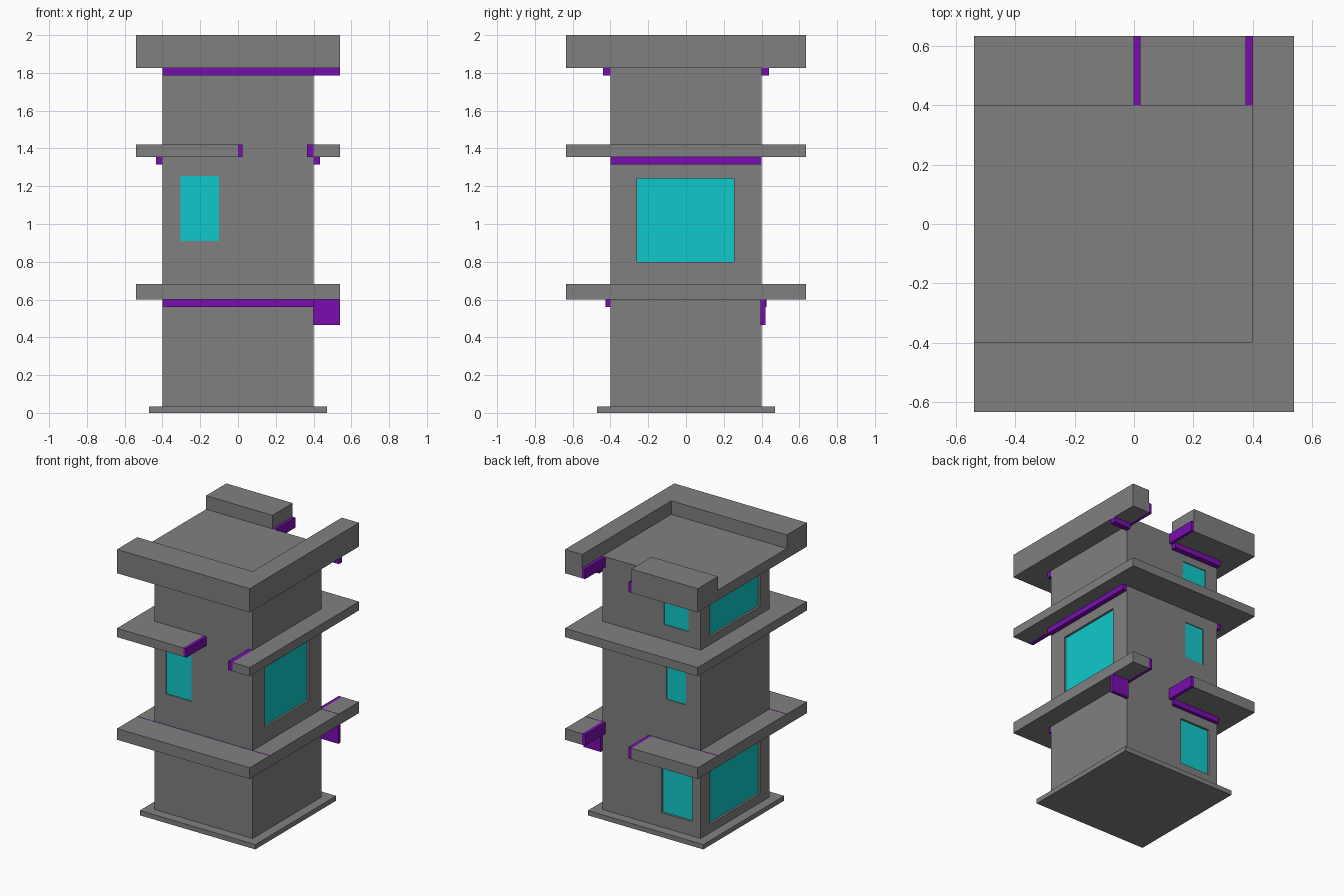
import bpy
import bmesh

default = bpy.data.objects.get("Cube")
if default:
    bpy.data.objects.remove(default, do_unlink=True)


def material(name, rgb):
    mat = bpy.data.materials.new(name)
    mat.use_nodes = True
    color = (*rgb, 1)
    mat.diffuse_color = color
    mat.node_tree.nodes["Principled BSDF"].inputs["Base Color"].default_value = color
    return mat


GRAY = material("concrete gray", (0.216, 0.216, 0.216))
PURPLE = material("trim purple", (0.195, 0.004, 0.434))
CYAN = material("window cyan", (0.005, 0.584, 0.604))

WALL = 0.4              # half width of the tower
EX, EY = 0.54, 0.635    # half sizes of the slabs


def prism(name, outline, z0, z1, mat):
    """Extrude a flat outline from z0 to z1."""
    bm = bmesh.new()
    face = bm.faces.new([bm.verts.new((x, y, z0)) for x, y in outline])
    ext = bmesh.ops.extrude_face_region(bm, geom=[face], use_keep_orig=True)
    top = [v for v in ext["geom"] if isinstance(v, bmesh.types.BMVert)]
    bmesh.ops.translate(bm, verts=top, vec=(0, 0, z1 - z0))
    bmesh.ops.recalc_face_normals(bm, faces=bm.faces)
    mesh = bpy.data.meshes.new(name)
    bm.to_mesh(mesh)
    bm.free()
    mesh.materials.append(mat)
    obj = bpy.data.objects.new(name, mesh)
    bpy.context.collection.objects.link(obj)
    return obj


def box(name, x, y, z, mat):
    (x0, x1), (y0, y1) = x, y
    return prism(name, [(x0, y0), (x1, y0), (x1, y1), (x0, y1)], *z, mat)


def notched_slab(name, z, side):
    """Slab with a notch in its back (side 1) or front (side -1) overhang."""
    s = side
    outline = [(-EX, -EY * s), (EX, -EY * s), (EX, EY * s), (WALL, EY * s),
               (WALL, WALL * s), (0, WALL * s), (0, EY * s), (-EX, EY * s)]
    return prism(name, outline, *z, GRAY)


def notch_plates(name, z, side, left, right):
    """Purple plates lining both sides of a notch."""
    y = sorted((WALL * side, EY * side))
    box(name + "_end_plate_a", (0, left), y, z, PURPLE)
    box(name + "_end_plate_b", (WALL - right, WALL), y, z, PURPLE)


# Tower walls and foot
walls = box("walls", (-WALL, WALL), (-WALL, WALL), (0.01, 1.85), GRAY)
box("foot", (-0.47, 0.47), (-0.47, 0.47), (0, 0.035), GRAY)

# Floor slabs and roof
LOW, MID, ROOF = (0.6, 0.682), (1.355, 1.42), (1.825, 1.9)
notched_slab("lower_slab", LOW, 1)
notched_slab("middle_slab", MID, -1)
notched_slab("roof_slab", ROOF, 1)
notch_plates("lower", LOW, 1, 0.025, 0.025)
notch_plates("middle", MID, -1, 0.025, 0.035)
notch_plates("roof", ROOF, 1, 0.022, 0.024)

# Roof parapet: an L along front and side, and a block at the back
prism("parapet", [(-EX, -EY), (EX, -EY), (EX, EY), (WALL, EY),
                  (WALL, -WALL), (-EX, -WALL)], 1.9, 2.0, GRAY)
box("parapet_block", (-EX, 0), (WALL, EY), (1.9, 2.0), GRAY)

# Purple trim below the slabs
span = (-WALL, WALL)
for name, z, depth in (("lower", (0.56, 0.6), 0.025), ("roof", (1.785, 1.825), 0.04)):
    box(name + "_front_trim", span, (-WALL - depth, -WALL), z, PURPLE)
    box(name + "_back_trim", (-WALL, 0), (WALL, WALL + depth), z, PURPLE)
for name, s in (("left", 1), ("right", -1)):
    box("middle_trim_" + name, sorted((WALL * s, 0.435 * s)), span, (1.315, 1.355), PURPLE)
box("roof_corner_trim", (WALL, EX), (WALL, 0.44), (1.785, 1.825), PURPLE)
box("lower_corner_plate", (WALL, EX), (0.395, 0.42), (0.465, 0.6), PURPLE)

# Thin seams on top of the lower slab
for name, x, y in (("front", (-EX, EX), -WALL), ("back", (-EX, 0), WALL),
                   ("corner", (WALL, EX), WALL)):
    box("seam_" + name, x, (y - 0.003, y + 0.003), (0.68, 0.683), PURPLE)


def window(name, axis, side, span, z, depth=0.02):
    """Cut a recess into a wall and set a pane at its back."""
    def across(a, b):
        return sorted((side * a, side * b))

    def place(part, normal, mat):
        x, y = (normal, span) if axis == "x" else (span, normal)
        return box(name + part, x, y, z, mat)

    cutter = place("_cutter", across(WALL - depth, WALL + 0.1), GRAY)
    cutter.hide_render = True
    mod = walls.modifiers.new("recess", "BOOLEAN")
    mod.operation, mod.solver, mod.object = "DIFFERENCE", "EXACT", cutter
    bpy.context.view_layer.objects.active = walls
    bpy.ops.object.modifier_apply(modifier=mod.name)
    bpy.data.objects.remove(cutter, do_unlink=True)
    place("_pane", across(WALL - depth - 0.003, WALL - depth + 0.004), CYAN)


# Windows
window("front_window", "y", -1, (-0.305, -0.1), (0.91, 1.255), 0.01)
window("left_window", "x", 1, (-0.26, 0.255), (0.8, 1.24))
window("right_lower_window", "x", -1, (-0.29, 0.29), (0.1, 0.54))
window("right_upper_window", "x", -1, (-0.29, 0.29), (1.48, 1.77))
window("back_lower_window", "y", 1, (-0.33, -0.08), (0.14, 0.49))
window("back_middle_window", "y", 1, (-0.28, -0.12), (0.985, 1.26), 0.01)
window("back_upper_window", "y", 1, (-0.3, -0.1), (1.53, 1.73), 0.01)
